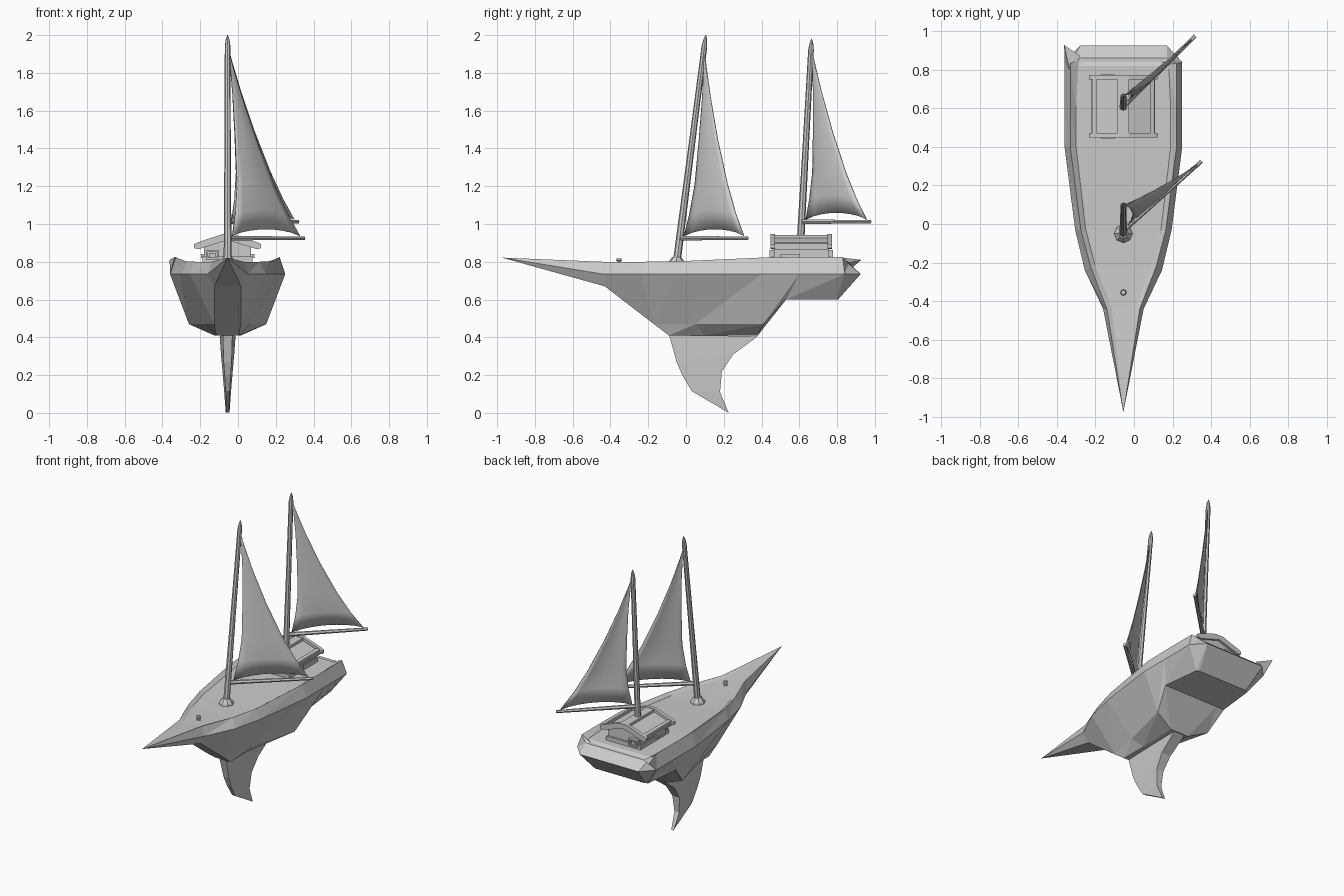
import bpy, bmesh, math
from mathutils import Vector

if "Cube" in bpy.data.objects:
    bpy.data.objects.remove(bpy.data.objects["Cube"])

CX = -0.055  # centreline of the boat


def make(name, verts, faces):
    me = bpy.data.meshes.new(name)
    bm = bmesh.new()
    vs = [bm.verts.new(v) for v in verts]
    for f in faces:
        bm.faces.new([vs[i] for i in f])
    bmesh.ops.remove_doubles(bm, verts=bm.verts, dist=1e-5)
    bmesh.ops.recalc_face_normals(bm, faces=bm.faces)
    bm.to_mesh(me)
    bm.free()
    ob = bpy.data.objects.new(name, me)
    bpy.context.collection.objects.link(ob)
    return ob


def loft(name, rings, caps=True):
    n = len(rings[0])
    verts = [p for r in rings for p in r]
    faces = [(i * n + j, i * n + (j + 1) % n, (i + 1) * n + (j + 1) % n, (i + 1) * n + j)
             for i in range(len(rings) - 1) for j in range(n)]
    if caps:
        faces += [tuple(range(n)), tuple(range((len(rings) - 1) * n, len(rings) * n))]
    return make(name, verts, faces)


def pole(name, a, b, profile, n=8):
    """Tapered rod from a to b; profile = (fraction, radius) pairs."""
    a, b = Vector(a), Vector(b)
    q = (b - a).to_track_quat('Z', 'Y')
    rings = [[a.lerp(b, t) + q @ Vector((r * math.cos(2 * math.pi * k / n),
                                         r * math.sin(2 * math.pi * k / n), 0))
              for k in range(n)] for t, r in profile]
    return loft(name, rings)


def extrude_y(name, pts, y0, y1):
    return loft(name, [[(CX + x, y, z) for x, z in pts] for y in (y0, y1)])


def box(name, x, y, z):
    return extrude_y(name, [(x[0], z[0]), (x[1], z[0]), (x[1], z[1]), (x[0], z[1])], *y)


# Hull: half sections (deck edge, rim, chine, bilge, bottom), each (half width, y, z)
sections = [
    [(.06, -.44, .79), (.085, -.44, .80), (.105, -.44, .735), (.07, -.43, .67), (.04, -.43, .67)],
    [(.145, -.22, .785), (.17, -.22, .80), (.20, -.24, .735), (.07, -.17, .47), (.06, -.09, .41)],
    [(.195, -.03, .785), (.22, -.03, .803), (.25, -.03, .735), (.115, .05, .47), (.06, .10, .41)],
    [(.245, .40, .80), (.275, .40, .822), (.305, .40, .735), (.205, .41, .47), (.07, .38, .41)],
    [(.245, .60, .80), (.275, .60, .825), (.305, .60, .735), (.24, .53, .60), (.18, .53, .60)],
    [(.235, .82, .80), (.275, .83, .825), (.305, .84, .735), (.21, .795, .60), (.15, .795, .60)],
    [(.20, .84, .79), (.225, .86, .79), (.225, .925, .735), (.19, .805, .60), (.14, .805, .60)],
]
rings = [[(CX, -.975, .822)] * 10]
for s in sections:
    rings.append([(CX - w, y, z) for w, y, z in s] + [(CX + w, y, z) for w, y, z in reversed(s)])
nv = [p for r in rings for p in r]
faces = []
for i in range(len(rings) - 1):
    for j in range(10):
        a, b = i * 10 + j, i * 10 + (j + 1) % 10
        faces.append((a, b, b + 10) if i else (a, b + 10, a + 10))
        if i:
            faces.append((a, b + 10, a + 10))
e = (len(rings) - 1) * 10
faces += [(e + k, e + k + 1, e + 8 - k, e + 9 - k) for k in range(4)]
make("hull", nv, faces)

# Pointed stern corner on the left side
make("stern_corner", [(-.362, .928, .81), (-.335, .80, .825), (-.28, .87, .795), (-.36, .84, .735)],
     [(0, 1, 2), (0, 2, 3), (0, 3, 1), (1, 2, 3)])

# Keel fin: (y front, y back, z front, z back, half thickness) from top to bottom
fin = [(-.09, .38, .415, .405, .042), (-.05, .25, .27, .31, .035), (-.02, .19, .20, .22, .027),
       (.03, .18, .115, .11, .018), (.225, .226, .001, .001, .010)]
loft("keel_fin", [[(CX - h * .6, y0, z0), (CX + h * .6, y0, z0), (CX + h, y1, z1), (CX - h, y1, z1)]
                  for y0, y1, z0, z1, h in fin])


# Masts, booms and sails
def rig(prefix, y0, y1, top, boom_z, end, sail_top):
    def axis(z):
        return y0 + (y1 - y0) * (z - .79) / (top - .79)
    pole(prefix + "_mast", (CX, y0, .79), (CX, y1, top),
         [(0, .021), (.5, .017), (.95, .015), (.98, .010), (1, .002)])
    yb = axis(boom_z)
    pole(prefix + "_boom", (CX, yb, boom_z), (end[0], end[1], boom_z), [(0, .014), (1, .010)], 6)
    reach = end[1] - yb - .02
    kx = (end[0] - CX) / (end[1] - yb)
    # height fraction, luff offset, leech fraction
    prof = [(0, .022, 1), (.12, .036, .83), (.28, .044, .64), (.52, .036, .40),
            (.75, .025, .20), (.92, .012, .07), (1, .004, .014)]
    verts, n = [], 8
    for h, luff, leech in prof:
        for c in range(n + 1):
            s = c / n
            z = boom_z + .012 + h * (sail_top - boom_z) + .035 * math.sin(math.pi * s) ** .7 * (1 - h) ** 4
            d = luff + (leech * reach - luff) * s
            belly = .12 * (leech * reach) * math.sin(math.pi * s) * min(1, h * 6) * .6
            verts.append((CX + d * kx + belly * .7, axis(z) + d - belly * .7, z))
    w = n + 1
    sail = make(prefix + "_sail", verts, [(r * w + c, r * w + c + 1, (r + 1) * w + c + 1, (r + 1) * w + c)
                                          for r in range(len(prof) - 1) for c in range(n)])
    m = sail.modifiers.new("thickness", 'SOLIDIFY')
    m.thickness, m.offset = .006, 0
    for p in sail.data.polygons:
        p.use_smooth = True


rig("front", -.05, .105, 2.0, .925, (.35, .325), 1.90)
rig("rear", .60, .665, 1.98, 1.012, (.318, .975), 1.91)
pole("mast_collar", (CX, -.05, .775), (CX, -.05, .825), [(0, .05), (.45, .045), (1, .024)], 8)

# Bow bollard
pole("bollard", (CX, -.355, .78), (CX, -.355, .818), [(0, .018), (.3, .012), (.6, .010), (.7, .016), (1, .012)], 8)

# Cabin
extrude_y("cabin_body", [(-.125, .79), (.125, .79), (.125, .875), (0, .925), (-.125, .875)], .465, .755)
box("cabin_sill", (-.132, .132), (.452, .768), (.79, .828))
extrude_y("cabin_roof", [(-.165, .868), (-.165, .88), (0, .935), (.165, .88), (.165, .868), (0, .922)], .455, .76)
for i, y in enumerate((.448, .748)):
    extrude_y(f"roof_end_board_{i}", [(-.178, .872), (-.178, .892), (-.165, .900), (-.03, .946), (.03, .946),
                                      (.165, .900), (.178, .892), (.178, .872), (.15, .868), (0, .915),
                                      (-.15, .868)], y, y + .024)
box("roof_ridge", (-.03, .03), (.455, .76), (.918, .943))
for s in (-1, 1):
    side = "left" if s < 0 else "right"
    extrude_y(f"roof_beam_{side}", [(s * .16, .866), (s * .16, .898), (s * .14, .905), (s * .14, .872)], .455, .76)
    # Window on each long wall
    box(f"side_window_{side}", (min(s * .12, s * .142), max(s * .12, s * .142)), (.50, .60), (.82, .842))

# Framed windows on the end walls
for i, y in enumerate((.442, .755)):
    for j, (xr, zr) in enumerate([((-.115, -.045), (.812, .822)), ((-.115, -.045), (.852, .862)),
                                  ((-.115, -.105), (.822, .852)), ((-.055, -.045), (.822, .852))]):
        box(f"window_frame_{i}_{j}", xr, (y, y + .022), zr)
    box(f"window_pane_{i}", (-.095, -.065), (y + .004, y + .018), (.828, .846))
